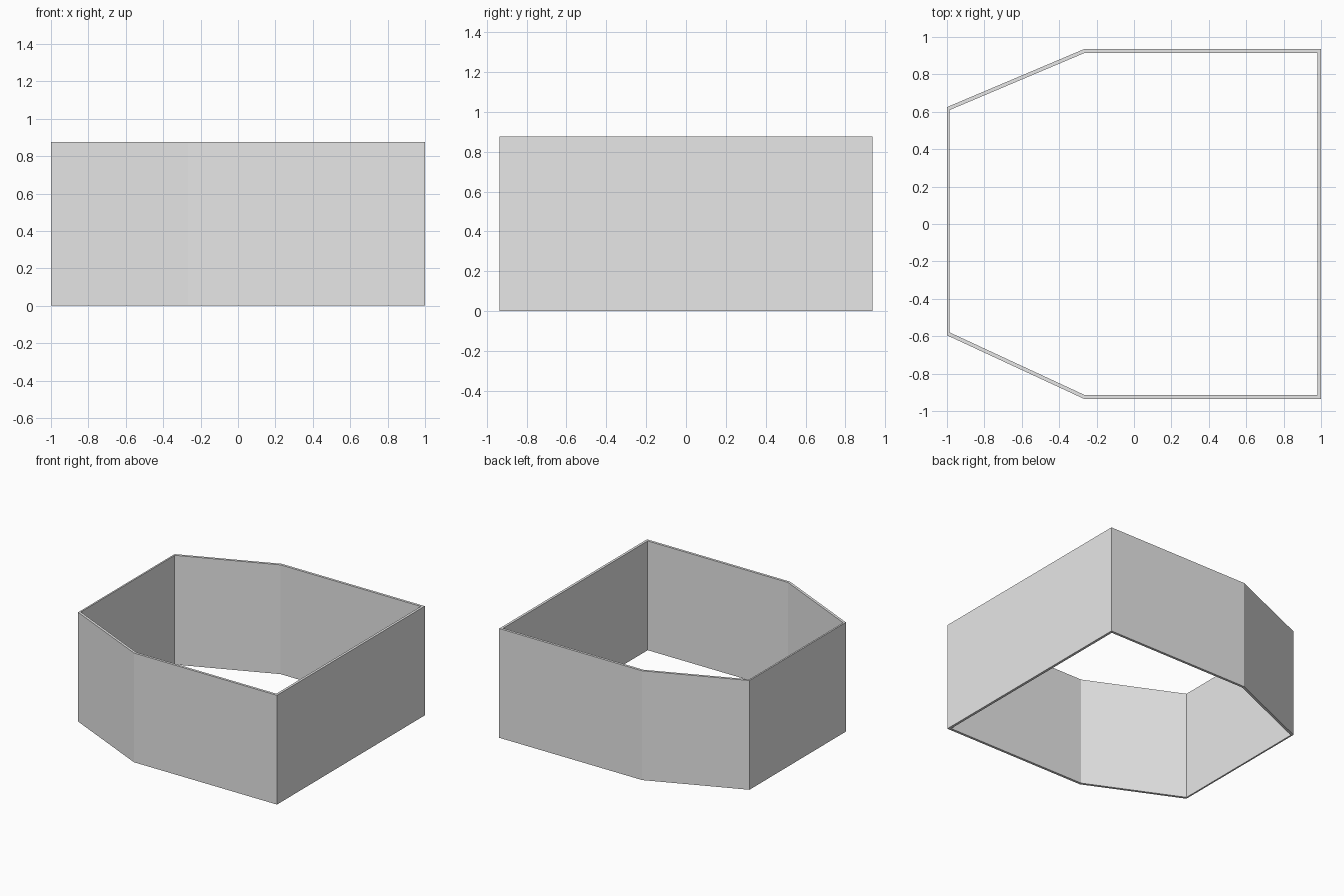
import bpy
import bmesh
from mathutils import Vector
from mathutils.geometry import intersect_line_line

cube = bpy.data.objects.get("Cube")
if cube:
    bpy.data.objects.remove(cube, do_unlink=True)

HEIGHT = 0.875

grey = bpy.data.materials.new("plain grey")
grey.use_nodes = True
grey.diffuse_color = (0.8, 0.8, 0.8, 1)
grey.node_tree.nodes["Principled BSDF"].inputs["Base Color"].default_value = (0.8, 0.8, 0.8, 1)

# Outer outline, counter-clockwise, and the thickness of the wall leaving each corner
outline = [(-1, -0.595), (-0.267, -0.935), (1, -0.935),
           (1, 0.935), (-0.267, 0.935), (-1, 0.625)]
thickness = [0.02, 0.02, 0.02, 0.02, 0.02, 0.013]
outer = [Vector((x, y, 0)) for x, y in outline]
count = len(outer)


def inner_line(i):
    """Inner face line of wall i, shifted inwards by its thickness."""
    a, b = outer[i], outer[(i + 1) % count]
    along = (b - a).normalized()
    shift = Vector((-along.y, along.x, 0)) * thickness[i]
    return a + shift, b + shift


# Mitred inner corners where neighbouring wall lines meet
inner = [intersect_line_line(*inner_line(i - 1), *inner_line(i))[0] for i in range(count)]

# Wall ring: flat mitred strips extruded upwards
bm = bmesh.new()
outer_verts = [bm.verts.new(p) for p in outer]
inner_verts = [bm.verts.new(p) for p in inner]
for i in range(count):
    j = (i + 1) % count
    bm.faces.new((outer_verts[i], outer_verts[j], inner_verts[j], inner_verts[i]))
result = bmesh.ops.extrude_face_region(bm, geom=bm.faces[:], use_keep_orig=True)
top = [v for v in result["geom"] if isinstance(v, bmesh.types.BMVert)]
bmesh.ops.translate(bm, verts=top, vec=(0, 0, HEIGHT))
bmesh.ops.recalc_face_normals(bm, faces=bm.faces[:])

mesh = bpy.data.meshes.new("wall_ring")
bm.to_mesh(mesh)
bm.free()
mesh.materials.append(grey)
wall_ring = bpy.data.objects.new("wall_ring", mesh)
bpy.context.collection.objects.link(wall_ring)
